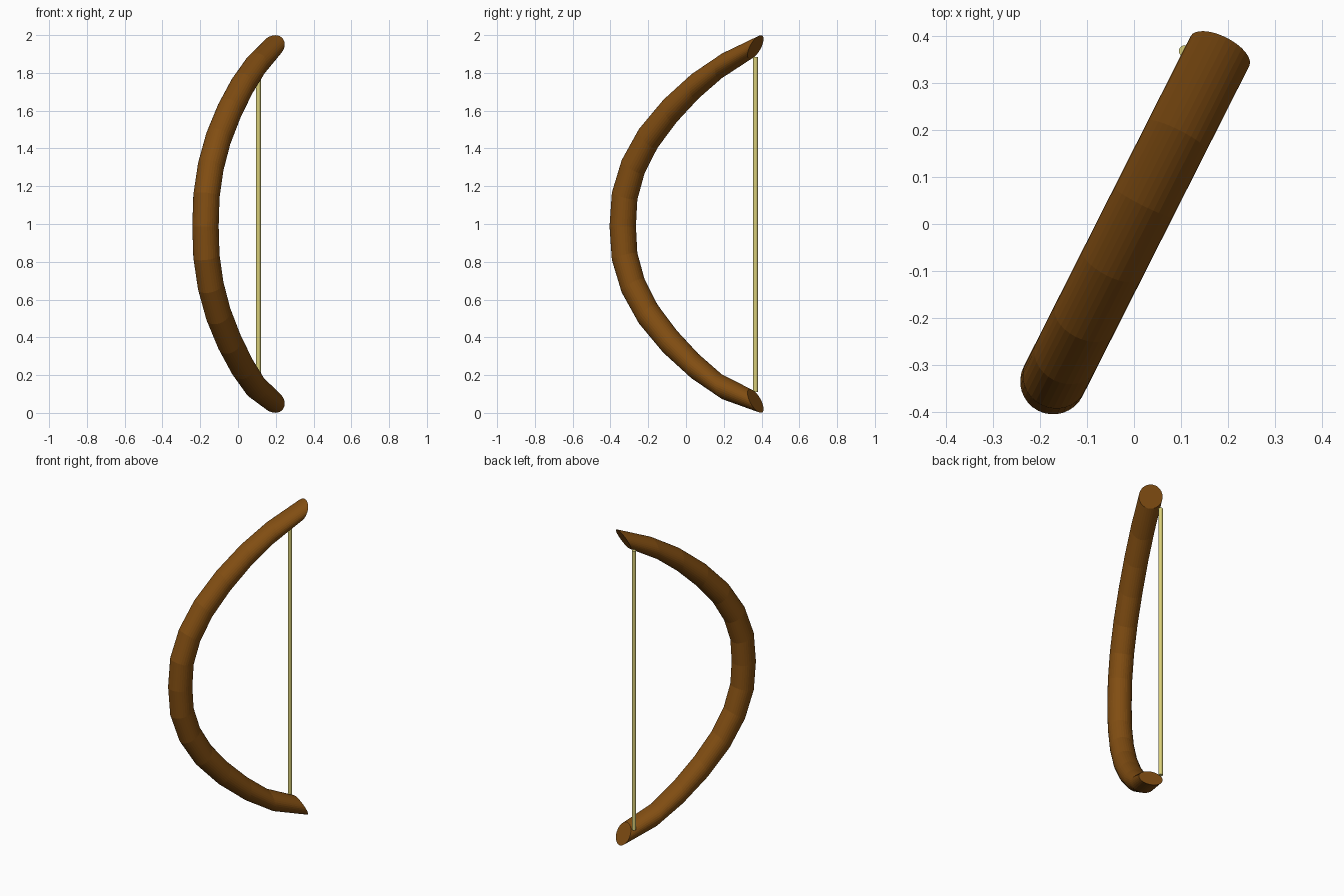
import bpy, bmesh, math
from mathutils import Vector

if "Cube" in bpy.data.objects:
    bpy.data.objects.remove(bpy.data.objects["Cube"])


def material(name, rgb):
    m = bpy.data.materials.new(name)
    m.use_nodes = True
    m.diffuse_color = (*rgb, 1)
    bsdf = m.node_tree.nodes["Principled BSDF"]
    bsdf.inputs["Base Color"].default_value = (*rgb, 1)
    bsdf.inputs["Roughness"].default_value = 0.8
    return m


def finish(bm, name, mat):
    bmesh.ops.recalc_face_normals(bm, faces=bm.faces)
    mesh = bpy.data.meshes.new(name)
    bm.to_mesh(mesh)
    bm.free()
    mesh.materials.append(mat)
    obj = bpy.data.objects.new(name, mesh)
    bpy.context.collection.objects.link(obj)
    return obj


def sweep(bm, rings):
    """Skin a list of equal vertex rings and cap both ends."""
    loops = [[bm.verts.new(p) for p in ring] for ring in rings]
    n = len(loops[0])
    for a, b in zip(loops, loops[1:]):
        for i in range(n):
            j = (i + 1) % n
            bm.faces.new((a[i], a[j], b[j], b[i]))
    bm.faces.new(loops[0])
    bm.faces.new(loops[-1])


wood = material("brown wood", (0.22, 0.075, 0.006))
cord = material("pale yellow cord", (0.69, 0.62, 0.19))

# Bow limb: round sections that turn steadily from the grip to each tip
SIDES, RADIUS = 32, 0.07
along = Vector((0.451, 0.893, 0))
across = Vector((0.893, -0.451, 0))
up = Vector((0, 0, 1))
half_path = [(-0.335, 0), (-0.325, 0.16), (-0.28, 0.315), (-0.2, 0.465),
             (-0.085, 0.61), (0.047, 0.74), (0.188, 0.848), (0.368, 0.937)]
last = len(half_path) - 1
rings = []
for k in range(-last, last + 1):
    y, h = half_path[abs(k)]
    middle = 1.0 if abs(k) == last else 0.988
    centre = Vector((0.505 * y - 0.003, y, middle + math.copysign(h, k)))
    turn = math.radians(117) * k / last
    outward = -along * math.cos(turn) + up * math.sin(turn)
    ring = []
    for i in range(SIDES):
        t = math.tau * i / SIDES
        ring.append(centre + RADIUS * (outward * math.cos(t) + across * math.sin(t)))
    rings.append(ring)
bm = bmesh.new()
sweep(bm, rings)
finish(bm, "bow_limb", wood)

# Bowstring: straight cord beside the tips
bm = bmesh.new()
sweep(bm, [[Vector((0.108 + 0.0125 * math.cos(math.tau * i / SIDES),
                    0.368 + 0.0125 * math.sin(math.tau * i / SIDES), z))
            for i in range(SIDES)] for z in (0.11, 1.885)])
finish(bm, "bowstring", cord)
